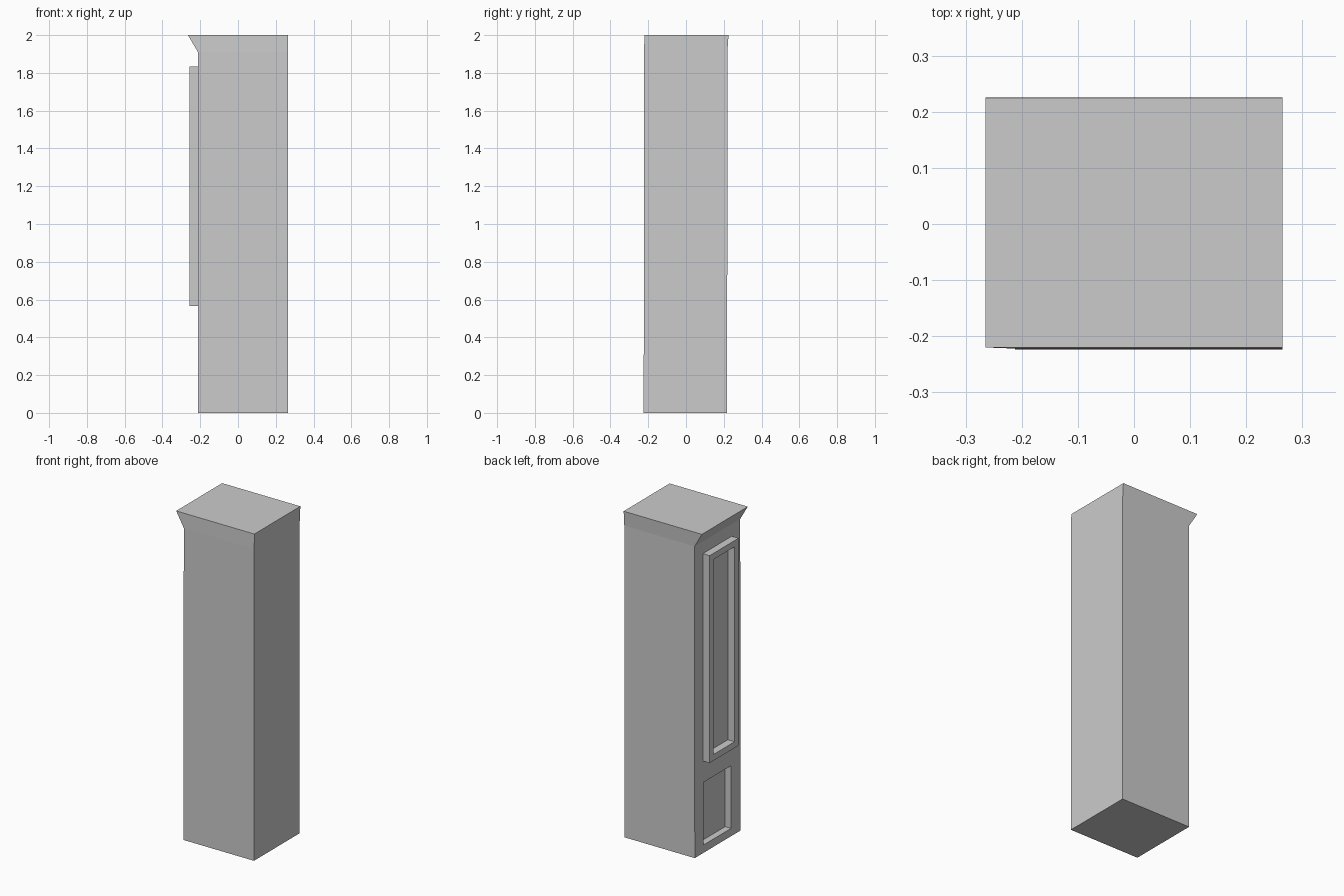
import bpy, bmesh

if "Cube" in bpy.data.objects:
    bpy.data.objects.remove(bpy.data.objects["Cube"])

WALL = -0.212   # x of the decorated face
RIGHT = 0.265


def finish(name, bm):
    bmesh.ops.recalc_face_normals(bm, faces=bm.faces)
    mesh = bpy.data.meshes.new(name)
    bm.to_mesh(mesh)
    bm.free()
    obj = bpy.data.objects.new(name, mesh)
    bpy.context.collection.objects.link(obj)
    return obj


def bridge(bm, a, b):
    n = len(a)
    for i in range(n):
        bm.faces.new((a[i], a[(i + 1) % n], b[(i + 1) % n], b[i]))


def loft(name, sections):
    """Stack rectangular sections (x0, x1, y0, y1, z) into a closed solid."""
    bm = bmesh.new()
    rings = [[bm.verts.new((x, y, z)) for x, y in
              ((x0, y0), (x1, y0), (x1, y1), (x0, y1))]
             for x0, x1, y0, y1, z in sections]
    for a, b in zip(rings, rings[1:]):
        bridge(bm, a, b)
    bm.faces.new(rings[0])
    bm.faces.new(rings[-1])
    return finish(name, bm)


def frame(name, x_out, x_in, half_y, z0, z1, width):
    """Rectangular picture frame standing off the wall."""
    bm = bmesh.new()

    def ring(x, w):
        h, lo, hi = half_y - w, z0 + w, z1 - w
        return [bm.verts.new((x, y, z)) for y, z in
                ((-h, lo), (h, lo), (h, hi), (-h, hi))]

    loops = [ring(x_in, 0), ring(x_out, 0), ring(x_out, width), ring(x_in, width)]
    for i in range(4):
        bridge(bm, loops[i], loops[(i + 1) % 4])
    return finish(name, bm)


# Cabinet body with the flared cornice at the top
body = loft("cabinet_body", [
    (WALL, RIGHT, -0.224, 0.218, 0.0),
    (WALL, RIGHT, -0.222, 0.219, 1.91),
    (-0.265, RIGHT, -0.220, 0.225, 2.0),
])

# Sunken lower panel
cutter = loft("recess_cutter", [
    (-0.30, -0.172, -0.133, 0.133, 0.048),
    (-0.30, -0.172, -0.133, 0.133, 0.432),
])
cutter.hide_render = True
cutter.hide_viewport = True
cut = body.modifiers.new("lower_recess", 'BOOLEAN')
cut.operation = 'DIFFERENCE'
cut.solver = 'EXACT'
cut.object = cutter

# Raised upper door frame
frame("door_frame", -0.258, WALL, 0.14, 0.565, 1.835, 0.038)
